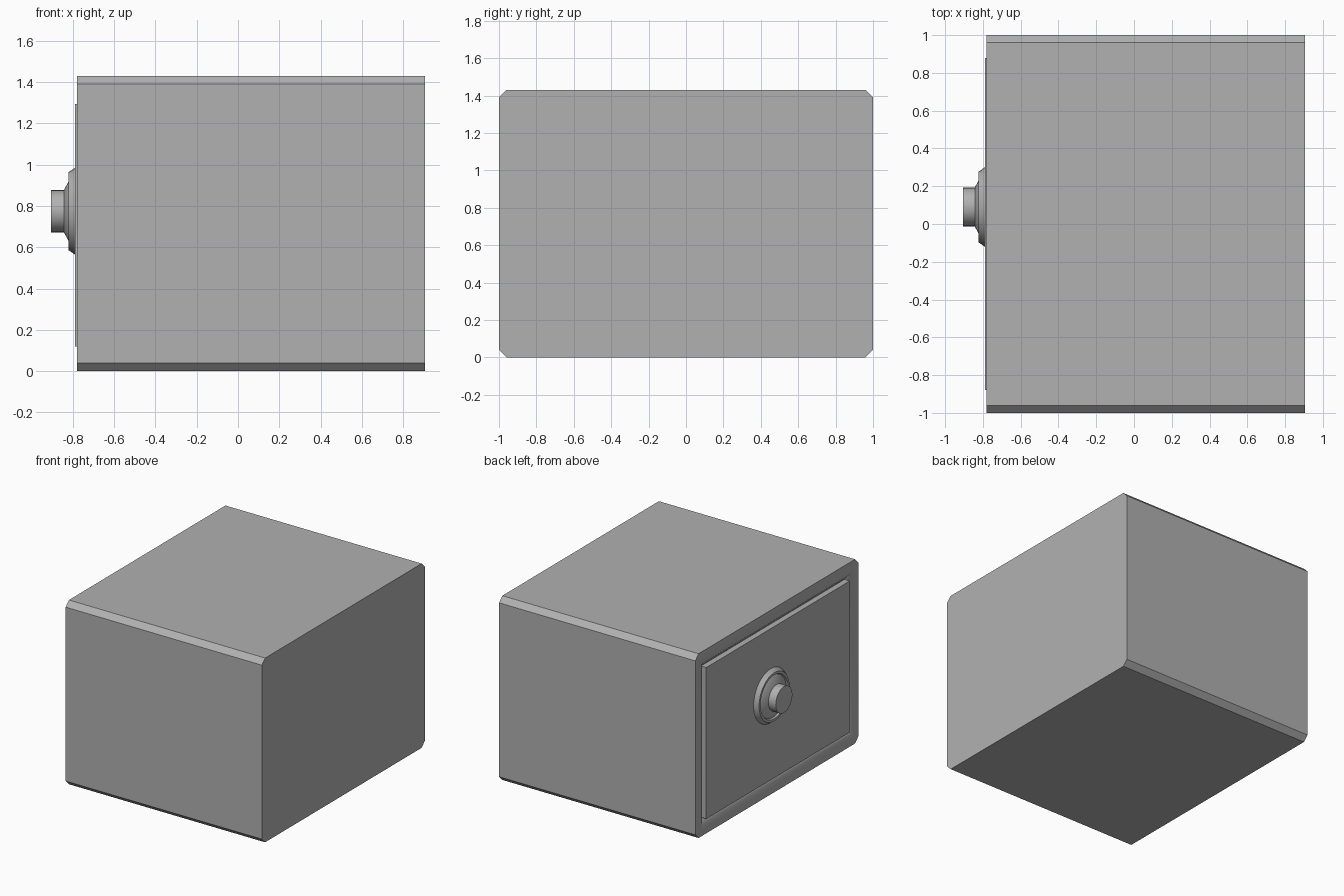
import bpy, bmesh, math

if "Cube" in bpy.data.objects:
    bpy.data.objects.remove(bpy.data.objects["Cube"])

grey = bpy.data.materials.new("dark_grey")
grey.diffuse_color = (0.44, 0.44, 0.44, 1)
grey.use_nodes = True
grey.node_tree.nodes["Principled BSDF"].inputs["Base Color"].default_value = grey.diffuse_color


def finish(name, bm, angle):
    bmesh.ops.recalc_face_normals(bm, faces=bm.faces[:])
    mesh = bpy.data.meshes.new(name)
    bm.to_mesh(mesh)
    bm.free()
    mesh.materials.append(grey)
    ob = bpy.data.objects.new(name, mesh)
    bpy.context.collection.objects.link(ob)
    smooth(ob, angle)
    return ob


def smooth(ob, angle):
    bpy.ops.object.select_all(action='DESELECT')
    ob.select_set(True)
    bpy.context.view_layer.objects.active = ob
    bpy.ops.object.shade_smooth_by_angle(angle=math.radians(angle))


def prism(name, outline, x0, x1, shrink=0, mid_z=0.71):
    """Extrude a (y, z) outline along x, optionally tapering the far end."""
    bm = bmesh.new()
    face = bm.faces.new([bm.verts.new((x0, y, z)) for y, z in outline])
    ext = bmesh.ops.extrude_face_region(bm, geom=[face], use_keep_orig=True)
    for v in ext['geom']:
        if isinstance(v, bmesh.types.BMVert):
            v.co.x = x1
            v.co.y -= math.copysign(shrink, v.co.y)
            v.co.z -= math.copysign(shrink, v.co.z - mid_z)
    return finish(name, bm, 30)


def rect(y0, y1, z0, z1, c=0):
    if c == 0:
        return [(y0, z0), (y1, z0), (y1, z1), (y0, z1)]
    return [(y0 + c, z0), (y1 - c, z0), (y1, z0 + c), (y1, z1 - c),
            (y1 - c, z1), (y0 + c, z1), (y0, z1 - c), (y0, z0 + c)]


def lathe(name, profile, cy, cz, steps=32):
    """Spin an (x, radius) profile about an x axis through (cy, cz)."""
    bm = bmesh.new()
    vs = [bm.verts.new((x, cy + r, cz)) for x, r in profile]
    es = [bm.edges.new(p) for p in zip(vs, vs[1:])]
    bmesh.ops.spin(bm, geom=vs + es, cent=(0, cy, cz), axis=(1, 0, 0),
                   angle=2 * math.pi, steps=steps, use_duplicate=False)
    bmesh.ops.remove_doubles(bm, verts=bm.verts[:], dist=1e-5)
    return finish(name, bm, 30)


# Safe body with chamfers and a doorway whose walls slope in to the door
body = prism("safe_body", rect(-1, 1, 0, 1.43, 0.04), -0.78, 0.905)
cutter = prism("doorway_cutter", rect(-0.965, 0.965, 0.035, 1.385),
               -0.83, -0.745, 0.085)
mod = body.modifiers.new("doorway", 'BOOLEAN')
mod.operation = 'DIFFERENCE'
mod.solver = 'EXACT'
mod.object = cutter
bpy.context.view_layer.objects.active = body
bpy.ops.object.modifier_apply(modifier=mod.name)
bpy.data.objects.remove(cutter)
smooth(body, 50)

# Crease the tops of the side walls and the rim of the underside
for e in body.data.edges:
    a, b = (body.data.vertices[i].co for i in e.vertices)
    if abs(a.x - b.x) > 1 and min(abs(a.z), abs(a.z - 1.39)) < 0.001:
        e.use_edge_sharp = True

# Door, standing just proud of the frame
prism("door", rect(-0.88, 0.88, 0.12, 1.295), -0.79, -0.70)

# Dial base ring with a shallow groove and inner cone
lathe("dial_base", [(-0.785, 0.0), (-0.785, 0.21), (-0.79, 0.21),
                    (-0.822, 0.188), (-0.822, 0.17), (-0.81, 0.163),
                    (-0.842, 0.105), (-0.842, 0.0)], 0.09, 0.775)

# Dial knob
lathe("dial_knob", [(-0.84, 0.0), (-0.84, 0.102), (-0.905, 0.102),
                    (-0.905, 0.0)], 0.09, 0.775)
